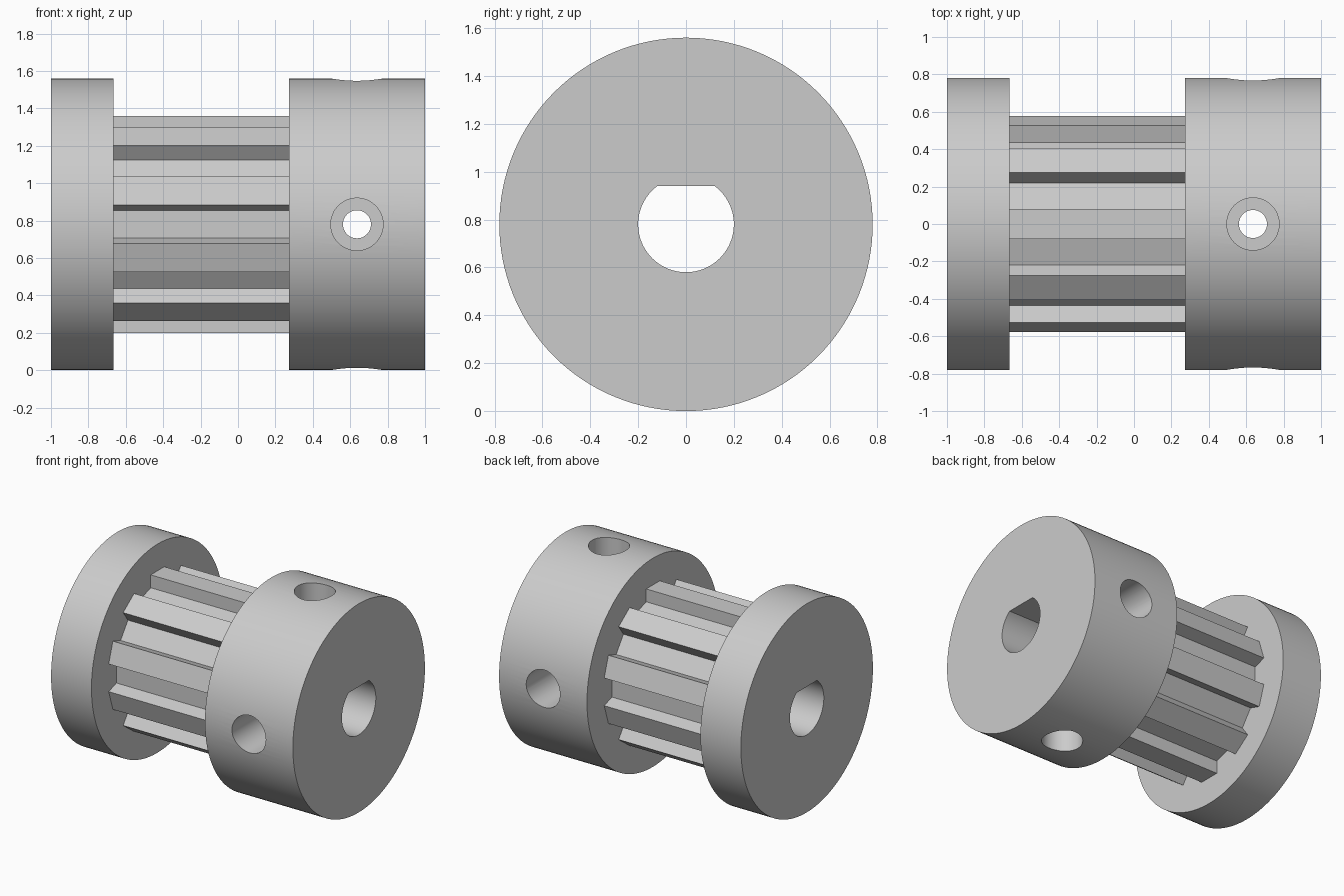
import bpy, bmesh, math
from mathutils import Matrix, Vector

cube = bpy.data.objects.get("Cube")
if cube:
    bpy.data.objects.remove(cube, do_unlink=True)

R = 0.78            # flange and hub radius, also the axis height
HOLE_X = 0.636      # set screw position along the axis

steel = bpy.data.materials.new("light grey")
steel.use_nodes = True
grey = (0.6, 0.6, 0.6, 1)
steel.diffuse_color = grey
steel.node_tree.nodes["Principled BSDF"].inputs["Base Color"].default_value = grey


def circle(radius, count):
    return [(radius * math.cos(2 * math.pi * i / count),
             radius * math.sin(2 * math.pi * i / count)) for i in range(count)]


def prism(name, outline, start, end):
    """Extrude a (y, z) outline along x, around the axis."""
    bm = bmesh.new()
    face = bm.faces.new([bm.verts.new((start, y, z + R)) for y, z in outline])
    extruded = bmesh.ops.extrude_face_region(bm, geom=[face])["geom"]
    moved = [v for v in extruded if isinstance(v, bmesh.types.BMVert)]
    bmesh.ops.translate(bm, verts=moved, vec=(end - start, 0, 0))
    bmesh.ops.recalc_face_normals(bm, faces=bm.faces)
    mesh = bpy.data.meshes.new(name)
    bm.to_mesh(mesh)
    bm.free()
    mesh.materials.append(steel)
    obj = bpy.data.objects.new(name, mesh)
    bpy.context.collection.objects.link(obj)
    return obj


def radial_cutter(name, radius, inner, outer, angle):
    """Cylinder pointing outward from the axis at the set screw position."""
    obj = prism(name, circle(radius, 48), inner, outer)
    to_axis = Matrix.Translation((0, 0, -R))
    aim = Matrix.Rotation(angle, 4, 'X') @ Matrix.Rotation(-math.pi / 2, 4, 'Y')
    obj.data.transform(Matrix.Translation((HOLE_X, 0, R)) @ aim @ to_axis)
    return obj


def cut(obj, cutter):
    cutter.hide_render = True
    mod = obj.modifiers.new("cut", 'BOOLEAN')
    mod.operation = 'DIFFERENCE'
    mod.solver = 'EXACT'
    mod.object = cutter
    bpy.context.view_layer.objects.active = obj
    bpy.ops.object.modifier_apply(modifier=mod.name)


# Straight-sided teeth: two root points and two tip points per tooth
TEETH, HALF, ROOT, TIP = 10, 0.08, 0.484, 0.58
gear = []
for i in range(TEETH):
    turn = Matrix.Rotation(2 * math.pi * i / TEETH, 2)
    for t, r in ((HALF, ROOT), (HALF, TIP), (-HALF, TIP), (-HALF, ROOT)):
        gear.append(tuple(turn @ Vector((t, r))))

# Main parts
flange = prism("end_flange", circle(R, 128), -1, -0.666)
barrel = prism("toothed_barrel", gear, -0.666, 0.273)
hub = prism("clamping_hub", circle(R, 128), 0.273, 1)
parts = [flange, barrel, hub]

# D-shaped bore, flat on top
BORE, FLAT = 0.2, 0.16
side = math.asin(FLAT / BORE)
sweep = math.pi + 2 * side
d_shape = [(BORE * math.cos(math.pi - side + sweep * i / 64),
            BORE * math.sin(math.pi - side + sweep * i / 64)) for i in range(65)]
bore = prism("bore_cutter", d_shape, -1.2, 1.2)
cutters = [bore]
for part in parts:
    cut(part, bore)

# Four stepped set screw holes
for i in range(4):
    angle = i * math.pi / 2
    for radius, inner in ((0.14, 0.38), (0.075, 0.1)):
        cutter = radial_cutter("screw_hole_cutter", radius, inner, 1, angle)
        cut(hub, cutter)
        cutters.append(cutter)

for cutter in cutters:
    bpy.data.objects.remove(cutter, do_unlink=True)

# Smooth round walls, crisp edges
for part in parts:
    bpy.ops.object.select_all(action='DESELECT')
    part.select_set(True)
    bpy.context.view_layer.objects.active = part
    bpy.ops.object.shade_smooth_by_angle(angle=math.radians(25))
